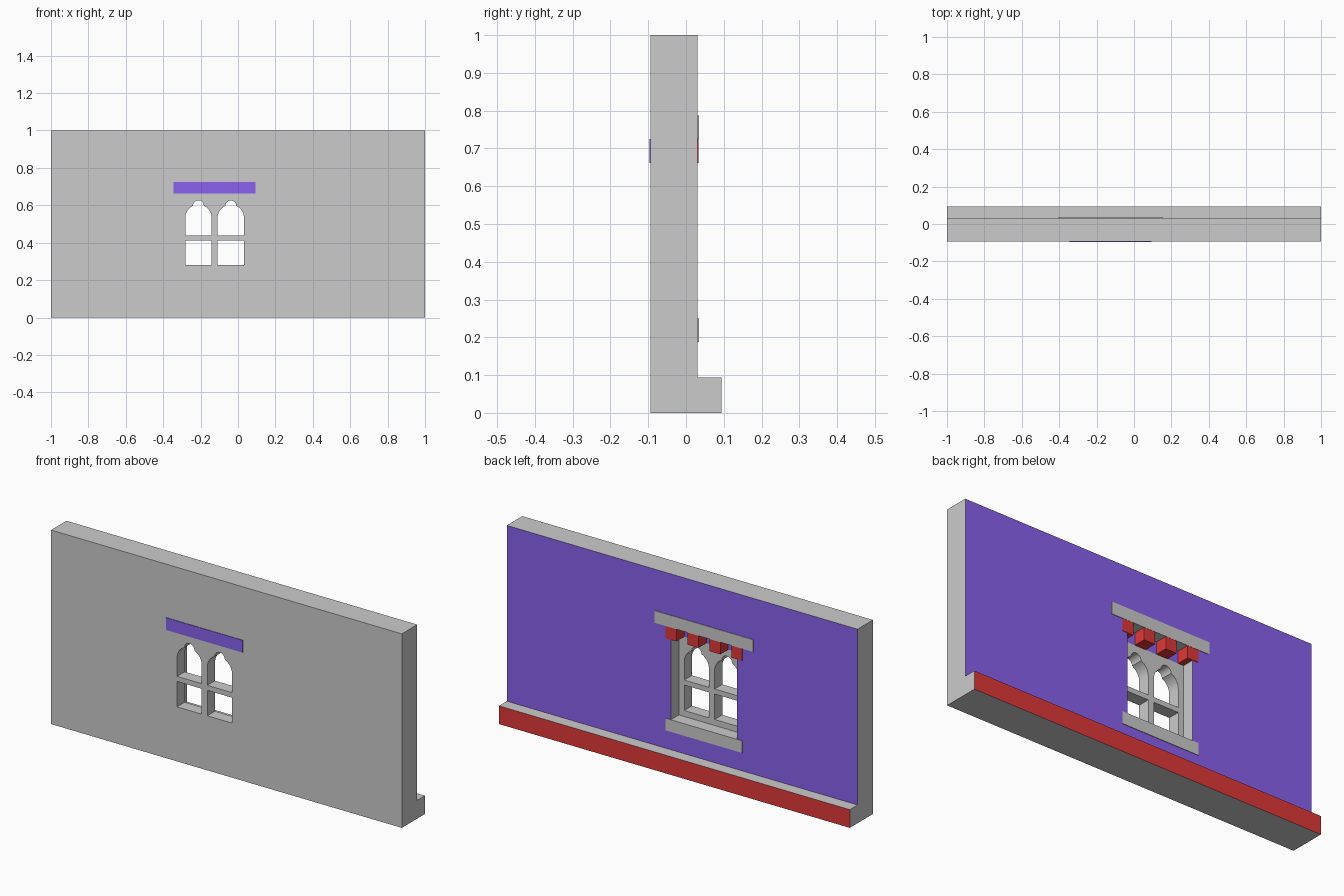
import bpy, bmesh, math

if "Cube" in bpy.data.objects:
    bpy.data.objects.remove(bpy.data.objects["Cube"])

# Main dimensions
FRONT, MID, BACK = -0.094, -0.0315, 0.031
CX = -0.125            # window centre line


def material(name, rgb):
    m = bpy.data.materials.new(name)
    m.diffuse_color = (*rgb, 1)
    m.use_nodes = True
    m.node_tree.nodes["Principled BSDF"].inputs["Base Color"].default_value = m.diffuse_color
    return m


BLUE = material("blue_paint", (0.25, 0.12, 0.85))
RED = material("red_paint", (0.75, 0.04, 0.04))


def mesh_object(name, bm, mat=None):
    bmesh.ops.recalc_face_normals(bm, faces=bm.faces)
    me = bpy.data.meshes.new(name)
    bm.to_mesh(me)
    bm.free()
    ob = bpy.data.objects.new(name, me)
    bpy.context.collection.objects.link(ob)
    if mat:
        me.materials.append(mat)
    return ob


def extrude(name, pts, vec, mat=None):
    """Close the 3D outline into a face and sweep it along vec."""
    bm = bmesh.new()
    face = bm.faces.new([bm.verts.new(p) for p in pts])
    new = bmesh.ops.extrude_face_region(bm, geom=[face])["geom"]
    bmesh.ops.translate(bm, vec=vec, verts=[g for g in new if isinstance(g, bmesh.types.BMVert)])
    return mesh_object(name, bm, mat)


def prism(name, xz, y0, y1, mat=None):
    return extrude(name, [(x, y0, z) for x, z in xz], (0, y1 - y0, 0), mat)


def box(name, x, y, z, mat=None):
    return prism(name, [(x[0], z[0]), (x[1], z[0]), (x[1], z[1]), (x[0], z[1])], *y, mat)


def cut(target, cutter):
    cutter.hide_render = True
    mod = target.modifiers.new("cut", "BOOLEAN")
    mod.operation, mod.solver, mod.object = "DIFFERENCE", "EXACT", cutter
    bpy.context.view_layer.objects.active = target
    bpy.ops.object.modifier_apply(modifier=mod.name)
    bpy.data.objects.remove(cutter)


def arch_outline(cx, half, z0, spring, lobe):
    """Round arch with a small round lobe at its crown."""
    a = math.acos(lobe / half)
    right = [(half, z0)]
    right += [(half * math.cos(a * i / 8), spring + half * math.sin(a * i / 8)) for i in range(9)]
    top = spring + half * math.sin(a)
    right += [(lobe * math.cos(t), top + lobe * math.sin(t)) for t in (math.pi / 12 * i for i in range(1, 6))]
    left = [(-x, z) for x, z in reversed(right)]
    return [(cx + x, z) for x, z in right + [(0, top + lobe)] + left]


# Wall with plinth along the back
profile = [(FRONT, 0), (0.094, 0), (0.094, 0.094), (BACK, 0.094), (BACK, 1), (FRONT, 1)]
wall = extrude("wall", [(-1, y, z) for y, z in profile], (2, 0, 0))

# Window recess and the slot for the corbel row
cut(wall, box("recess_cutter", (CX - 0.1875, CX + 0.1875), (MID, 0.2), (0.25, 0.68)))
cut(wall, box("slot_cutter", (CX - 0.2188, CX + 0.2188), (-0.2, 0.2), (0.662, 0.725)))

# Twin lights: square panes below, arched panes above
HALF = 0.0705
for side in (-1, 1):
    x = CX + side * 0.0865
    cut(wall, box("pane_cutter", (x - HALF, x + HALF), (-0.2, 0), (0.281, 0.412)))
    cut(wall, prism("arch_cutter", arch_outline(x, HALF, 0.438, 0.533, 0.029), -0.2, 0))

# Blue back of the wall, red back of the plinth
wall.data.materials.clear()
for m in (None, BLUE, RED):
    wall.data.materials.append(m)
for p in wall.data.polygons:
    p.material_index = 0
    if p.normal.y > 0.9:
        p.material_index = 2 if p.center.y > 0.08 else 1 if p.center.y > 0.02 else 0

# Blue beam behind the corbels, showing on the front
box("corbel_beam", (CX - 0.2188, CX + 0.2188), (-0.097, MID), (0.662, 0.725), BLUE)

# Row of red corbels
for i in range(4):
    x = CX - 0.2188 + i * 0.125
    box(f"corbel_{i + 1}", (x, x + 0.0625), (MID, 0.033), (0.662, 0.725), RED)

# Lintel and sill, barely proud of the wall
box("lintel", (CX - 0.2813, CX + 0.2813), (MID, 0.034), (0.725, 0.7875))
box("sill", (CX - 0.2188, CX + 0.2188), (MID, 0.034), (0.1875, 0.25))

# Smooth arch curves, keep every other edge sharp
bpy.ops.object.select_all(action="DESELECT")
wall.select_set(True)
bpy.context.view_layer.objects.active = wall
bpy.ops.object.shade_smooth_by_angle(angle=math.radians(30))
